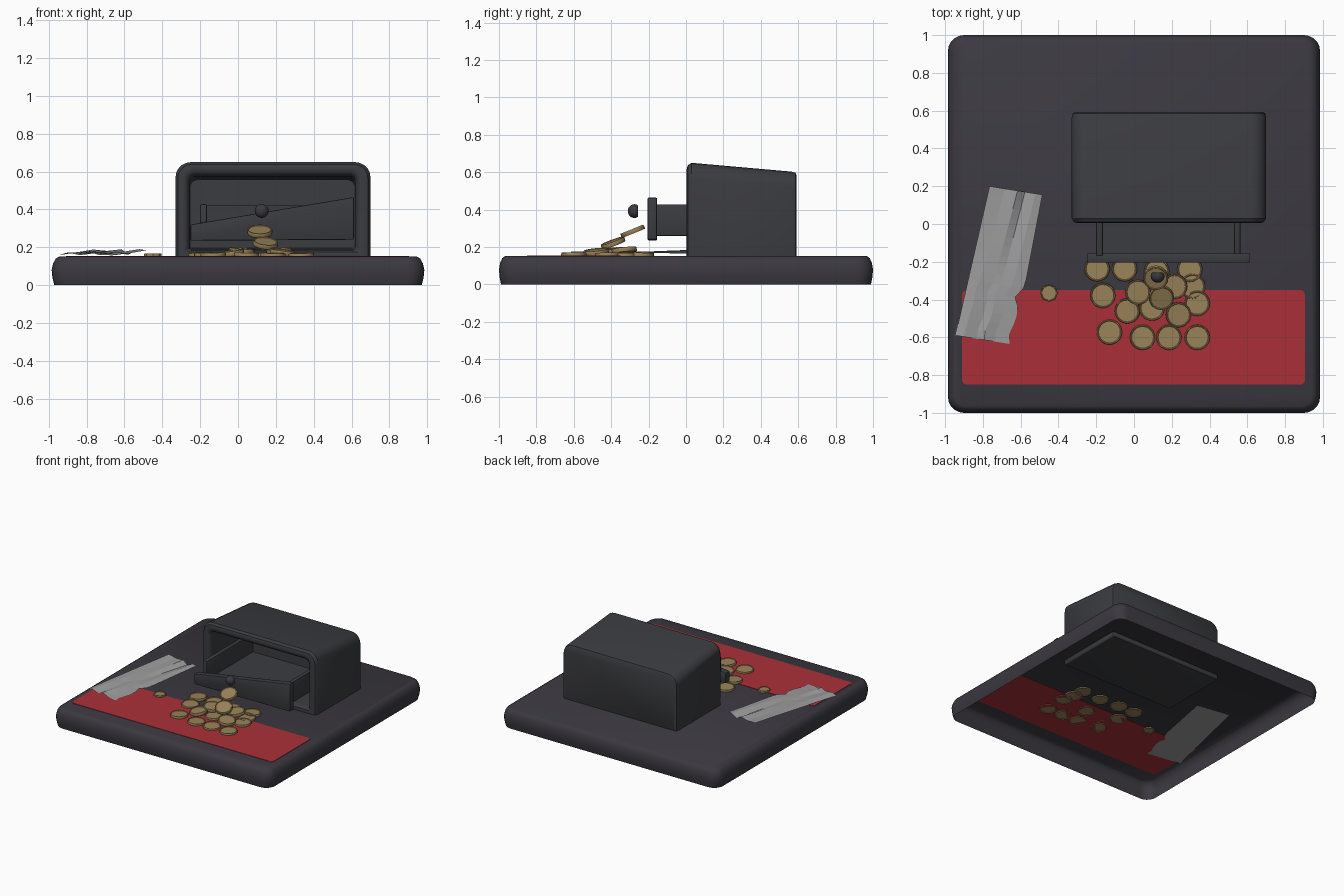
import bpy, bmesh, math, random
from mathutils import Matrix, Vector

if "Cube" in bpy.data.objects:
    bpy.data.objects.remove(bpy.data.objects["Cube"])

random.seed(4)


def material(name, rgb):
    m = bpy.data.materials.new(name)
    m.diffuse_color = (*rgb, 1)
    m.use_nodes = True
    m.node_tree.nodes["Principled BSDF"].inputs["Base Color"].default_value = m.diffuse_color
    return m


CHARCOAL = material("charcoal", (0.044, 0.041, 0.052))
SLATE = material("slate_grey", (0.044, 0.045, 0.051))
RED = material("red", (0.40, 0.030, 0.040))
GOLD = material("old_gold", (0.32, 0.225, 0.10))
PAPER = material("paper_grey", (0.34, 0.34, 0.34))


def finish(bm, name, mat, smooth=35, normals=True):
    if normals:
        bmesh.ops.recalc_face_normals(bm, faces=bm.faces)
    me = bpy.data.meshes.new(name)
    for f in bm.faces:
        f.smooth = smooth > 0
    bm.to_mesh(me)
    bm.free()
    if smooth:
        me.set_sharp_from_angle(angle=math.radians(smooth))
    me.materials.append(mat)
    ob = bpy.data.objects.new(name, me)
    bpy.context.collection.objects.link(ob)
    return ob


def rounded(a0, a1, b0, b1, radii, n=5):
    """Rounded rectangle as 2D points; radii: corners (a1,b1),(a0,b1),(a0,b0),(a1,b0)."""
    pts = []
    for i, (a, b, sa, sb) in enumerate([(a1, b1, -1, -1), (a0, b1, 1, -1),
                                        (a0, b0, 1, 1), (a1, b0, -1, 1)]):
        r = radii[i]
        for k in range(n + 1):
            t = math.pi / 2 * (i + k / n)
            pts.append((a + sa * r + r * math.cos(t), b + sb * r + r * math.sin(t)))
    return pts


def loft(rings, cap_start=True, cap_end=True):
    bm = bmesh.new()
    loops = [[bm.verts.new(p) for p in ring] for ring in rings]
    for A, B in zip(loops, loops[1:]):
        for i in range(len(A)):
            j = (i + 1) % len(A)
            bm.faces.new((A[i], A[j], B[j], B[i]))
    if cap_start:
        bm.faces.new(loops[0])
    if cap_end:
        bm.faces.new(loops[-1])
    return bm


def box(name, x0, x1, y0, y1, z0, z1, mat, bevel=0.006):
    bm = bmesh.new()
    bmesh.ops.create_cube(bm, size=1)
    for v in bm.verts:
        v.co = Vector((x0 if v.co.x < 0 else x1, y0 if v.co.y < 0 else y1,
                       z0 if v.co.z < 0 else z1))
    if bevel:
        bmesh.ops.bevel(bm, geom=bm.edges[:], offset=bevel, segments=2,
                        affect='EDGES', profile=0.5)
    return finish(bm, name, mat)


# Base tray: shell open from below
rings = []
for inset, z in [(0.014, 0), (0.004, 0.04), (0, 0.08), (0.008, 0.115),
                 (0.022, 0.14), (0.042, 0.152)]:
    x, y = 0.985 - inset, 1.0 - inset * 0.8
    rings.append([(a, b, z) for a, b in rounded(-x, x, -y, y, [0.085 - inset * 0.5] * 4)])
finish(loft(rings, cap_start=False), "base_tray", CHARCOAL)

# Red strip set into the tray, seen from above and below
strip = rounded(-0.91, 0.905, -0.85, -0.35, [0.025] * 4)
finish(loft([[(a, b, z) for a, b in strip] for z in (0.149, 0.155)]), "red_strip", RED)


# Housing: rings run from the cavity back, round the front rim, to the rear
def housing_ring(y, x0, x1, z0, z1, r):
    return [(a, y, b) for a, b in rounded(x0, x1, z0, z1, [r, r, 0.012, 0.012])]


finish(loft([
    housing_ring(0.50, -0.25, 0.615, 0.195, 0.555, 0.03),
    housing_ring(0.05, -0.255, 0.62, 0.19, 0.575, 0.03),
    housing_ring(0.022, -0.262, 0.628, 0.185, 0.582, 0.035),
    housing_ring(0.008, -0.275, 0.642, 0.175, 0.597, 0.045),
    housing_ring(0.004, -0.295, 0.662, 0.15, 0.618, 0.06),
    housing_ring(0.010, -0.317, 0.686, 0.13, 0.638, 0.072),
    housing_ring(0.030, -0.33, 0.70, 0.115, 0.650, 0.08),
    housing_ring(0.565, -0.33, 0.70, 0.115, 0.603, 0.08),
    housing_ring(0.585, -0.325, 0.695, 0.118, 0.597, 0.078),
    housing_ring(0.592, -0.312, 0.682, 0.128, 0.584, 0.07),
]), "housing", SLATE)

# Drawer tray
for side, x0, x1 in [("left", -0.20, -0.165), ("right", 0.53, 0.563)]:
    box(f"drawer_side_{side}", x0, x1, -0.17, 0.45, 0.26, 0.428, SLATE)
box("drawer_floor", -0.18, 0.545, -0.17, 0.45, 0.262, 0.28, SLATE, 0)
box("drawer_back", -0.18, 0.545, 0.43, 0.45, 0.262, 0.42, SLATE, 0)

# Drawer front: low on the left, tall on the right
front = [(-0.25, 0.235), (0.612, 0.24), (0.612, 0.465), (-0.25, 0.32)]
bm = loft([[(x, y, z) for x, z in front] for y in (-0.205, -0.155)])
bmesh.ops.bevel(bm, geom=bm.edges[:], offset=0.006, segments=2, affect='EDGES', profile=0.5)
finish(bm, "drawer_front", SLATE)

# Drawer knob
bm = bmesh.new()
bmesh.ops.create_uvsphere(bm, u_segments=16, v_segments=10, radius=0.037)
for v in bm.verts:
    v.co.y = min(v.co.y * 0.95, 0.02)
bmesh.ops.translate(bm, verts=bm.verts, vec=(0.125, -0.276, 0.392))
finish(bm, "drawer_knob", CHARCOAL)


# Coins: disc with a raised rim
def coin(i, x, y, z, tilt_x=0, tilt_y=0, r=0.067, sides=20, h=0.024):
    bm = loft([[(q * math.cos(2 * math.pi * k / sides),
                 q * math.sin(2 * math.pi * k / sides), zz) for k in range(sides)]
               for q, zz in [(r * 0.86, -h * 0.36), (r * 0.9, -h / 2), (r * 0.97, -h / 2),
                             (r, -h * 0.3), (r, h * 0.3), (r * 0.97, h / 2),
                             (r * 0.9, h / 2), (r * 0.86, h * 0.36)]])
    bm.transform(Matrix.Translation((x, y, z))
                 @ Matrix.Rotation(math.radians(tilt_x), 4, 'X')
                 @ Matrix.Rotation(math.radians(tilt_y), 4, 'Y'))
    finish(bm, f"coin_{i}", GOLD, 30)


flat = [(-0.195, -0.237), (-0.05, -0.237), (0.295, -0.24), (-0.165, -0.378),
        (0.335, -0.42), (0.095, -0.445), (-0.13, -0.572), (0.045, -0.6),
        (0.185, -0.6), (0.335, -0.6), (0.12, -0.25), (0.31, -0.33)]
for i, (x, y) in enumerate(flat):
    coin(i, x, y, 0.157, random.uniform(-2, 2), random.uniform(-2, 2))
stacked = [(0.02, -0.36, 0.182, 3, 5), (0.215, -0.33, 0.182, 6, -5),
           (-0.035, -0.46, 0.170, 4, -8), (0.235, -0.48, 0.174, 5, 7),
           (0.145, -0.39, 0.222, 20, 6), (0.115, -0.285, 0.284, 22, 0)]
for i, c in enumerate(stacked, len(flat)):
    coin(i, *c)
coin("small", -0.45, -0.365, 0.155, r=0.046, sides=8)

# Crumpled paper: creased sheet on a flat underside
cols = [0, 0.22, 0.46, 0.6, 0.8, 1]
rows = 16
heights_far = [0.188, 0.180, 0.190, 0.162, 0.190, 0.184]
heights_near = [0.158, 0.172, 0.158, 0.176, 0.160, 0.157]
bm = bmesh.new()
top, low = [], []
for j in range(rows + 1):
    v = j / rows
    left = Vector((-0.765 - 0.18 * v, 0.20 - 0.79 * v))
    right = Vector((-0.485 - 0.15 * v, 0.155 - 0.79 * v))
    if v > 0.6:                                   # torn edge
        right.x += random.uniform(-0.045, 0.0)
    tr, lr = [], []
    for i, u in enumerate(cols):
        w = u + (0.14 * (0.5 - v) if 0 < u < 1 else 0)
        p = left.lerp(right, w)
        z = heights_far[i] * (1 - v) + heights_near[i] * v
        tr.append(bm.verts.new((p.x, p.y, z)))
        lr.append(bm.verts.new((p.x, p.y, 0.146)))
    top.append(tr)
    low.append(lr)
for g in (top, low):
    for j in range(rows):
        for i in range(len(cols) - 1):
            q = (g[j][i], g[j + 1][i], g[j + 1][i + 1], g[j][i + 1])
            bm.faces.new(q if g is top else q[::-1])
finish(bm, "crumpled_paper", PAPER, 0, normals=False)
